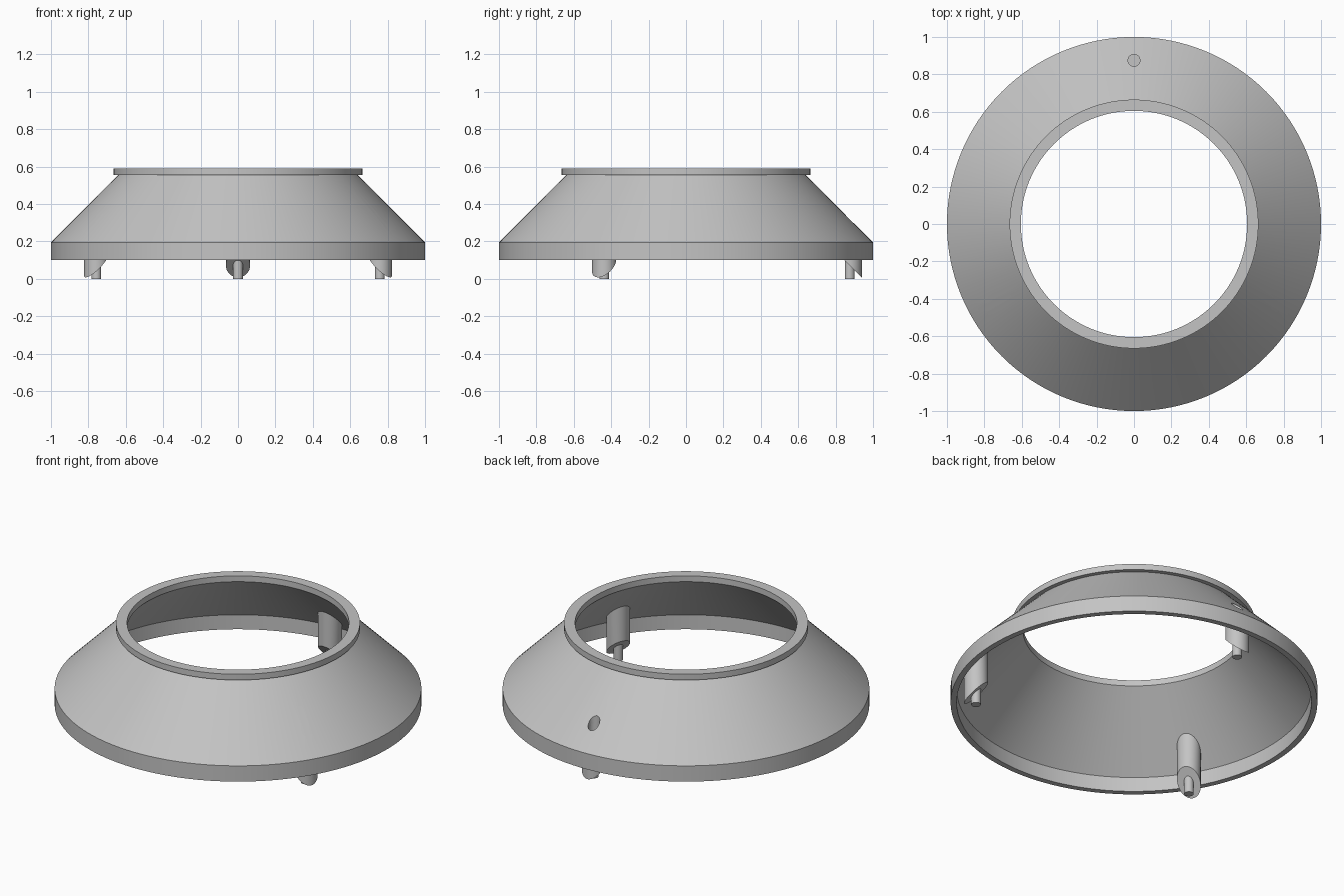
import bpy, bmesh, math
from mathutils import Matrix

cube = bpy.data.objects.get("Cube")
if cube:
    bpy.data.objects.remove(cube, do_unlink=True)

grey = bpy.data.materials.new("light_grey")
grey.use_nodes = True
grey.diffuse_color = (0.55, 0.55, 0.55, 1)
grey.node_tree.nodes["Principled BSDF"].inputs["Base Color"].default_value = (0.55, 0.55, 0.55, 1)

PEG_R = 0.875      # distance of the pegs from the axis
BOSS_R = 0.065
SLOPE_SUM = 1.18   # radius + height inside the thickness of the cone wall


def make(name, bm):
    bmesh.ops.recalc_face_normals(bm, faces=bm.faces)
    mesh = bpy.data.meshes.new(name)
    bm.to_mesh(mesh)
    bm.free()
    mesh.materials.append(grey)
    ob = bpy.data.objects.new(name, mesh)
    bpy.context.collection.objects.link(ob)
    return ob


def lathe(profile, steps):
    """Spin a closed (radius, height) profile around z."""
    bm = bmesh.new()
    rings = []
    for i in range(steps):
        a = math.tau * i / steps
        rings.append([bm.verts.new((r * math.cos(a), r * math.sin(a), z)) for r, z in profile])
    n = len(profile)
    for i in range(steps):
        p, q = rings[i], rings[(i + 1) % steps]
        for j in range(n):
            k = (j + 1) % n
            bm.faces.new((p[j], q[j], q[k], p[k]))
    return bm


def rod(radius, low, high, angle, sides=32, sloped=False):
    """Upright rod at the peg position; sloped ends follow the cone and a 45 degree cut."""
    bm = bmesh.new()
    bmesh.ops.create_cone(bm, cap_ends=True, segments=sides, radius1=radius, radius2=radius, depth=2)
    for v in bm.verts:
        top = v.co.z > 0
        v.co.y += PEG_R
        v.co.z = high if top else low
        if sloped:
            if top:
                v.co.z = SLOPE_SUM - math.hypot(v.co.x, v.co.y)
            else:
                v.co.z = low + PEG_R + BOSS_R - v.co.y
    bm.transform(Matrix.Rotation(angle, 4, "Z"))
    return bm


def cut(ob, cutter):
    mod = ob.modifiers.new("hole", "BOOLEAN")
    mod.operation = "DIFFERENCE"
    mod.solver = "EXACT"
    mod.object = cutter
    bpy.context.view_layer.objects.active = ob
    bpy.ops.object.modifier_apply(modifier=mod.name)


# Hollow cone with a vertical skirt and a top lip
shell = make("cone_shell", lathe([
    (1, 0.1), (1, 0.195), (0.64, 0.555), (0.665, 0.555), (0.665, 0.59),
    (0.605, 0.59), (0.605, 0.555), (0.967, 0.187), (0.967, 0.1)], 128))
parts = [shell]

# Three mounting bosses with a locating pin below and a blind hole above
for i, place in enumerate(("back", "right", "left")):
    angle = math.tau * i / 3
    boss = make(place + "_boss", rod(BOSS_R, 0.008, 0, angle, sloped=True))
    pin = make(place + "_pin", rod(0.026, 0, 0.16, angle))
    cutter = make(place + "_hole_cutter", rod(0.032, 0.2, 0.7, angle))
    cutter.hide_render = True
    cut(shell, cutter)
    cut(boss, cutter)
    bpy.data.objects.remove(cutter, do_unlink=True)
    parts += [boss, pin]

# Smooth round walls, crisp rims
for ob in bpy.context.selected_objects:
    ob.select_set(False)
for ob in parts:
    ob.select_set(True)
bpy.context.view_layer.objects.active = shell
bpy.ops.object.shade_smooth_by_angle(angle=math.radians(30))
